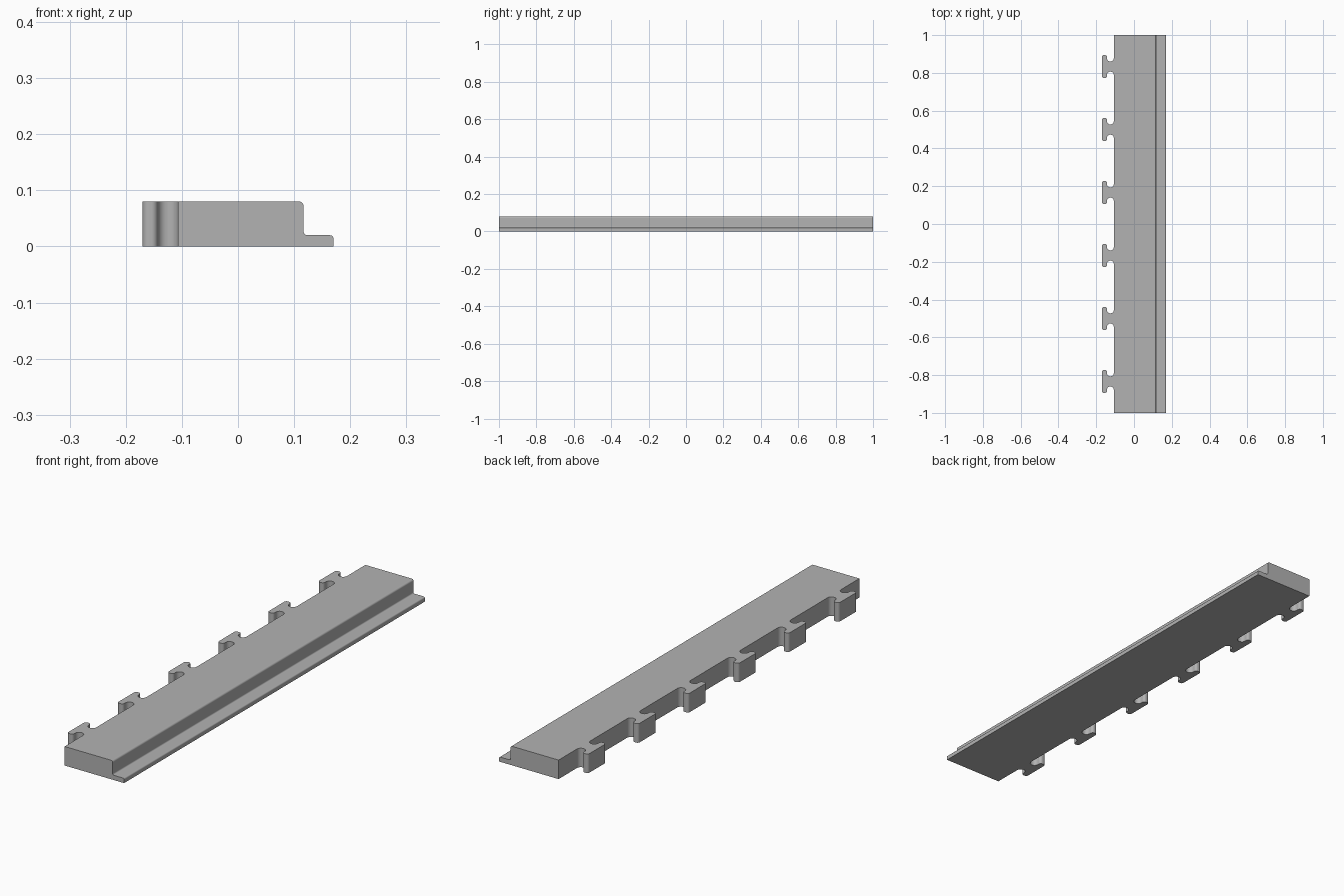
import bpy, bmesh, math
from mathutils import Vector

cube = bpy.data.objects.get("Cube")
if cube:
    bpy.data.objects.remove(cube, do_unlink=True)

LENGTH, HEIGHT = 2.0, 0.08
BODY_LEFT, BODY_RIGHT, LIP_RIGHT, LIP_TOP = -0.107, 0.117, 0.17, 0.02
TAB_TIP, TAB_HALF, HEAD_INNER, NECK_HALF = -0.17, 0.061, -0.143, 0.027

grey = bpy.data.materials.new("plain grey")
grey.use_nodes = True
grey.diffuse_color = (0.45, 0.45, 0.45, 1)
grey.node_tree.nodes["Principled BSDF"].inputs["Base Color"].default_value = grey.diffuse_color


def rounded(corners, steps=8):
    """Round each (x, y, radius) corner of a closed outline with right angles."""
    points = []
    for i, (x, y, r) in enumerate(corners):
        p = Vector((x, y))
        if r == 0:
            points.append(p)
            continue
        a = (Vector(corners[i - 1][:2]) - p).normalized()
        b = (Vector(corners[(i + 1) % len(corners)][:2]) - p).normalized()
        centre = p + (a + b) * r
        for k in range(steps + 1):
            t = k / steps * math.pi / 2
            points.append(centre - b * r * math.cos(t) - a * r * math.sin(t))
    return points


def extrude(name, points, direction):
    """Make a solid from a closed loop of 3D points."""
    bm = bmesh.new()
    face = bm.faces.new([bm.verts.new(p) for p in points])
    ext = bmesh.ops.extrude_face_region(bm, geom=[face])
    moved = [v for v in ext["geom"] if isinstance(v, bmesh.types.BMVert)]
    bmesh.ops.translate(bm, verts=moved, vec=direction)
    bmesh.ops.remove_doubles(bm, verts=bm.verts, dist=1e-5)
    bmesh.ops.recalc_face_normals(bm, faces=bm.faces)
    mesh = bpy.data.meshes.new(name)
    bm.to_mesh(mesh)
    bm.free()
    mesh.materials.append(grey)
    obj = bpy.data.objects.new(name, mesh)
    bpy.context.collection.objects.link(obj)
    return obj


# Plan outline: straight strip with six T-shaped locking tabs down the left edge
half = LENGTH / 2
notch = (BODY_LEFT - HEAD_INNER) / 2 - 0.0005
plan = [(0.3, -half, 0), (0.3, half, 0), (BODY_LEFT, half, 0)]
for i in range(6):
    y = half - LENGTH / 12 - i * LENGTH / 6
    upper = [(BODY_LEFT, NECK_HALF + notch, 0), (BODY_LEFT, NECK_HALF, notch),
             (HEAD_INNER, NECK_HALF, notch), (HEAD_INNER, TAB_HALF, 0.011),
             (TAB_TIP, TAB_HALF, 0.011)]
    plan += [(px, y + py, r) for px, py, r in upper]
    plan += [(px, y - py, r) for px, py, r in reversed(upper)]
plan.append((BODY_LEFT, -half, 0))
strip = extrude("interlocking_edge_strip",
                [(p.x, p.y, 0) for p in rounded(plan)], (0, 0, 0.2))

# Cross-section: thick body stepping down to a thin lip on the right
section = [(-0.3, -0.1, 0), (LIP_RIGHT, -0.1, 0), (LIP_RIGHT, LIP_TOP, 0.006),
           (BODY_RIGHT, LIP_TOP, 0.006), (BODY_RIGHT, HEIGHT, 0.008), (-0.3, HEIGHT, 0)]
cutter = extrude("section_cutter",
                 [(p.x, -1.2, p.y) for p in rounded(section, 6)], (0, 2.4, 0))
cutter.hide_render = True

# Keep only the part of the strip inside the cross-section
cut = strip.modifiers.new("section", 'BOOLEAN')
cut.operation = 'INTERSECT'
cut.solver = 'EXACT'
cut.object = cutter
bpy.ops.object.select_all(action='DESELECT')
bpy.context.view_layer.objects.active = strip
strip.select_set(True)
bpy.ops.object.modifier_apply(modifier=cut.name)
bpy.data.objects.remove(cutter, do_unlink=True)

# Smooth fillets, flat faces kept flat
bpy.ops.object.shade_smooth_by_angle(angle=math.radians(35))
weighted = strip.modifiers.new("flat_faces", 'WEIGHTED_NORMAL')
weighted.keep_sharp = True
